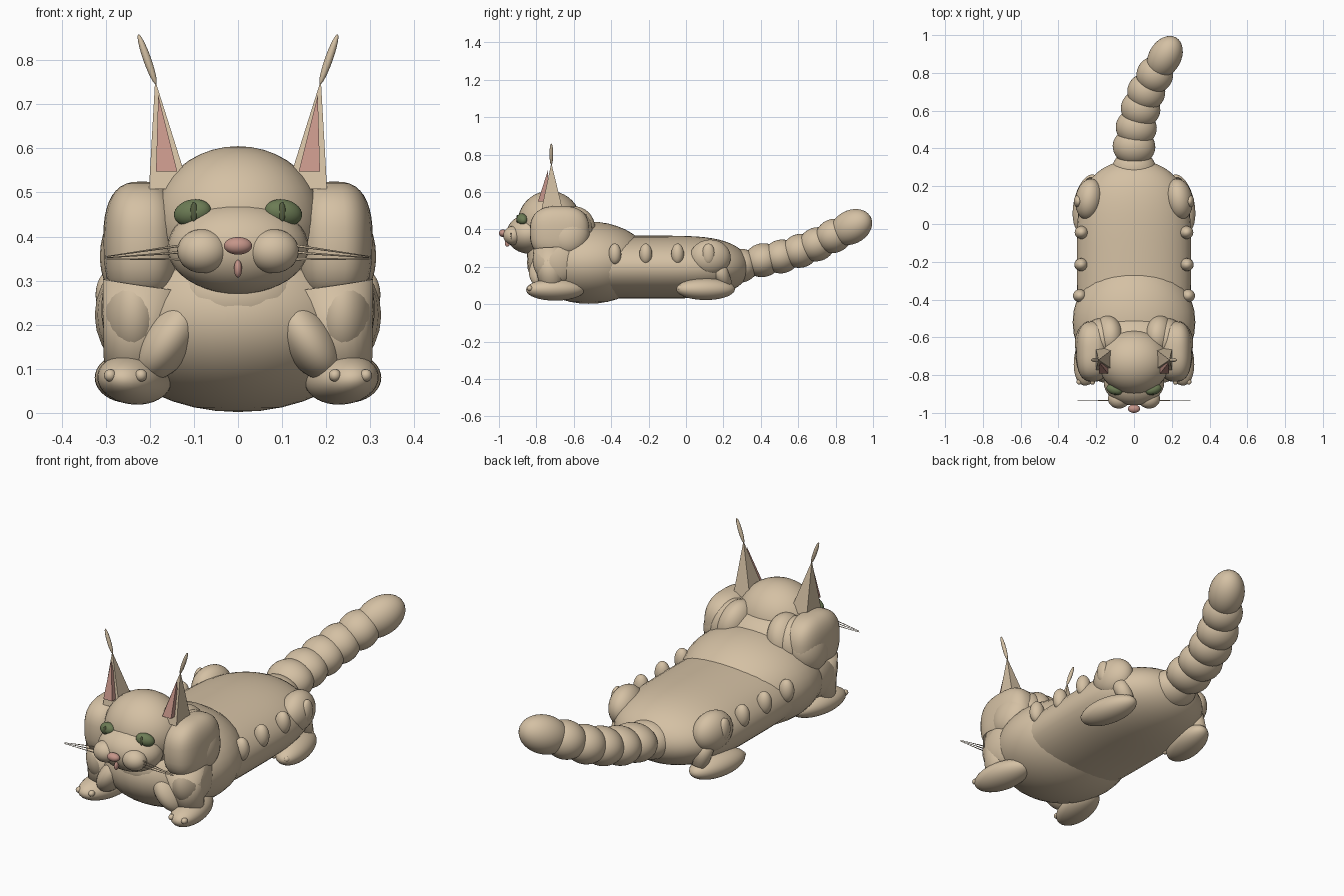
import bpy, bmesh, math
from mathutils import Vector, Matrix, Euler

if "Cube" in bpy.data.objects:
    bpy.data.objects.remove(bpy.data.objects["Cube"], do_unlink=True)


def material(name, rgb):
    m = bpy.data.materials.new(name)
    m.use_nodes = True
    m.diffuse_color = (*rgb, 1)
    m.node_tree.nodes["Principled BSDF"].inputs["Base Color"].default_value = (*rgb, 1)
    return m


FUR = material("tan fur", (0.66, 0.53, 0.37))
PINK = material("soft pink", (0.56, 0.30, 0.25))
GREEN = material("eye green", (0.15, 0.20, 0.09))
DARK = material("dark olive", (0.09, 0.11, 0.05))


def finish(name, bm, mat, smooth=True):
    bmesh.ops.recalc_face_normals(bm, faces=bm.faces)
    me = bpy.data.meshes.new(name)
    bm.to_mesh(me)
    bm.free()
    me.materials.append(mat)
    for p in me.polygons:
        p.use_smooth = smooth
    ob = bpy.data.objects.new(name, me)
    bpy.context.collection.objects.link(ob)
    return ob


def blob(name, loc, radii, rot=(0, 0, 0), mat=FUR, power=1.0, along=None):
    """Ellipsoid; power under 1 makes it boxier, along points its y axis."""
    bm = bmesh.new()
    bmesh.ops.create_uvsphere(bm, u_segments=32, v_segments=20, radius=1)
    turn = Euler(rot).to_matrix()
    if along:
        turn = Vector(along).to_track_quat('Y', 'Z').to_matrix()
    for v in bm.verts:
        c = [math.copysign(abs(a) ** power, a) * r for a, r in zip(v.co, radii)]
        v.co = turn @ Vector(c) + Vector(loc)
    return finish(name, bm, mat)


def rod(name, a, b, ra, rb, mat=FUR, sides=24):
    """Tapered cylinder from a to b."""
    a, b = Vector(a), Vector(b)
    bm = bmesh.new()
    turn = (b - a).to_track_quat('Z', 'Y').to_matrix().to_4x4()
    bmesh.ops.create_cone(bm, cap_ends=True, segments=sides, radius1=ra, radius2=rb,
                          depth=(b - a).length, matrix=Matrix.Translation((a + b) / 2) @ turn)
    return finish(name, bm, mat)


def pyramid(name, base, hx, hy, tip, mat):
    """Four-sided leaning pyramid."""
    bm = bmesh.new()
    ring = [bm.verts.new(Vector(base) + Vector((i * hx, j * hy, 0)))
            for i, j in ((-1, -1), (1, -1), (1, 1), (-1, 1))]
    top = bm.verts.new(tip)
    bm.faces.new(ring)
    for i in range(4):
        bm.faces.new((ring[i], ring[(i + 1) % 4], top))
    return finish(name, bm, mat, smooth=False)


# Long trunk: elliptical rings lofted along y
bm = bmesh.new()
rings = []
for i in range(33):
    t = -math.cos(math.pi * i / 32) * 0.9995
    k = math.sqrt(1 - t ** 4)
    rings.append([bm.verts.new((0.303 * k * math.cos(a), -0.2 + 0.54 * t,
                                0.198 + 0.168 * k * math.sin(a)))
                  for a in (2 * math.pi * j / 40 for j in range(40))])
for r, q in zip(rings, rings[1:]):
    for j in range(40):
        n = (j + 1) % 40
        bm.faces.new((r[j], r[n], q[n], q[j]))
bm.faces.new(rings[0])
bm.faces.new(rings[-1])
finish("trunk", bm, FUR)

# Chest and neck
blob("chest", (0, -0.52, 0.222), (0.325, 0.33, 0.22))
blob("neck", (0, -0.64, 0.35), (0.25, 0.165, 0.145))
blob("bib", (0, -0.73, 0.265), (0.16, 0.12, 0.11))

# Head
blob("head", (0, -0.73, 0.435), (0.19, 0.17, 0.17))
blob("muzzle", (0, -0.84, 0.375), (0.16, 0.12, 0.105))
blob("nose", (0, -0.978, 0.379), (0.032, 0.022, 0.02), mat=PINK)
blob("mouth", (0, -0.955, 0.327), (0.009, 0.014, 0.02), mat=PINK)

for s, side in ((1, "left"), (-1, "right")):
    # Face
    blob(side + "_cheek_pad", (s * 0.08, -0.925, 0.367), (0.058, 0.052, 0.05))
    blob(side + "_eye", (s * 0.103, -0.876, 0.454), (0.044, 0.028, 0.03),
         (0, s * 0.2, s * 0.3), GREEN)
    blob(side + "_pupil", (s * 0.1, -0.901, 0.456), (0.008, 0.006, 0.022), mat=DARK)
    for k in (-1, 0, 1):
        rod(f"{side}_whisker_{k + 2}", (s * 0.12, -0.935, 0.365 + k * 0.016),
            (s * 0.298, -0.935, 0.352 + k * 0.003), 0.003, 0.001, sides=6)

    # Ear with pink lining and tip tuft
    pyramid(side + "_ear", (s * 0.156, -0.716, 0.508), 0.046, 0.056,
            (s * 0.188, -0.72, 0.755), FUR)
    pyramid(side + "_ear_lining", (s * 0.162, -0.765, 0.548), 0.024, 0.027,
            (s * 0.181, -0.737, 0.72), PINK)
    blob(side + "_ear_tuft", (s * 0.206, -0.72, 0.802), (0.009, 0.01, 0.06),
         (0, s * 0.34, 0))

    # Shoulder ruff and its overlapping locks
    blob(side + "_ruff", (s * 0.218, -0.675, 0.385), (0.088, 0.16, 0.14), power=0.75)
    for k in range(3):
        blob(f"{side}_ruff_lock_{k + 1}", (s * (0.14 + 0.045 * k), -0.60 - 0.015 * k, 0.40 - 0.01 * k),
             (0.08, 0.115, 0.125), (-0.15, s * -0.25, 0))

    # Front leg
    rod(side + "_front_leg", (s * 0.213, -0.725, 0.29), (s * 0.245, -0.72, 0.07), 0.095, 0.06)
    blob(side + "_forearm", (s * 0.155, -0.74, 0.17), (0.06, 0.1, 0.11), (0, s * -0.6, 0))
    blob(side + "_elbow", (s * 0.235, -0.69, 0.235), (0.075, 0.13, 0.13))
    blob(side + "_front_foot", (s * 0.235, -0.698, 0.077), (0.08, 0.16, 0.058),
         (0, s * -0.12, s * 0.2))

    # Hind leg
    blob(side + "_haunch", (s * 0.237, 0.13, 0.25), (0.073, 0.11, 0.095), (0, 0, s * 0.15))
    rod(side + "_hind_leg", (s * 0.235, 0.16, 0.23), (s * 0.225, 0.215, 0.1), 0.045, 0.035)
    blob(side + "_hind_foot", (s * 0.245, 0.105, 0.08), (0.075, 0.16, 0.058),
         (0, 0, s * 0.2))

    # Toes on both feet
    for foot, y in (("front", -0.835), ("hind", -0.03)):
        for k in (-1, 1):
            blob(f"{side}_{foot}_toe_{(k + 3) // 2}", (s * (0.255 + k * 0.035), y, 0.085),
                 (0.014, 0.016, 0.014))

    # Tufts along the flank
    for k, (y, x) in enumerate(((-0.38, 0.287), (-0.215, 0.28), (-0.045, 0.278), (0.12, 0.295))):
        blob(f"{side}_flank_tuft_{k + 1}", (s * x, y, 0.268),
             (0.036 if k < 3 else 0.024, 0.034, 0.056))

# Tail: overlapping segments along a rising curve
path = [(0, 0.29, 0.205), (0, 0.41, 0.235), (0.012, 0.51, 0.255), (0.035, 0.61, 0.285),
        (0.065, 0.70, 0.32), (0.11, 0.79, 0.365), (0.163, 0.883, 0.412)]
for i, p in enumerate(path):
    q, r = path[max(i - 1, 0)], path[min(i + 1, len(path) - 1)]
    heading = Vector(r) - Vector(q)
    last = i == len(path) - 1
    width = 0.086 if last else 0.117 - 0.004 * i
    blob(f"tail_segment_{i + 1}", p, (width, 0.125 if last else 0.1, 0.09), along=heading)
